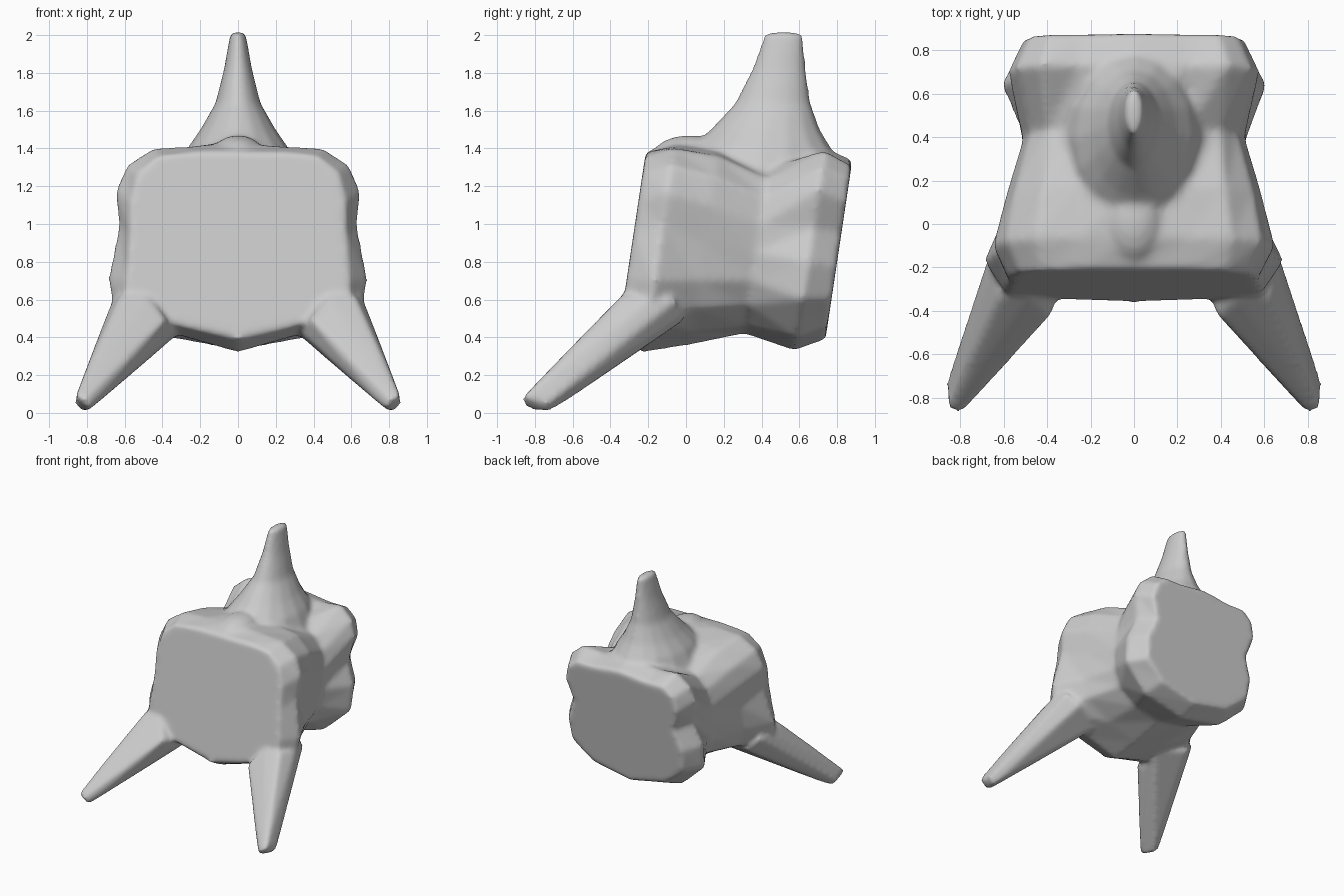
import bpy
import bmesh
from math import cos, sin, pi
from mathutils import Matrix, Vector

cube = bpy.data.objects.get("Cube")
if cube:
    bpy.data.objects.remove(cube, do_unlink=True)


def loft(bm, rings):
    """Skin a list of closed rings and cap both ends."""
    loops = [[bm.verts.new(p) for p in ring] for ring in rings]
    count = len(loops[0])
    for lower, upper in zip(loops, loops[1:]):
        for i in range(count):
            j = (i + 1) % count
            bm.faces.new((lower[i], lower[j], upper[j], upper[i]))
    bm.faces.new(loops[0][::-1])
    bm.faces.new(loops[-1])


def body_ring(y, half):
    """Mirror a half outline and lean it with height."""
    outline = half + [(-x, z) for x, z in half[-2:0:-1]]
    return [(x, y + 0.15 * (z - 0.9), z) for x, z in outline]


def fin_ring(z, half_width, front, back, sides=16):
    mid, reach = (front + back) / 2, (back - front) / 2
    angles = [2 * pi * i / sides for i in range(sides)]
    return [(half_width * cos(a), mid + reach * sin(a), z) for a in angles]


def hull(bm, points):
    verts = [bm.verts.new(p) for p in points]
    result = bmesh.ops.convex_hull(bm, input=verts)
    spare = [g for g in result["geom_interior"] if isinstance(g, bmesh.types.BMVert)]
    bmesh.ops.delete(bm, geom=spare, context="VERTS")


bm = bmesh.new()

# Waisted body: half outlines from top centre to bottom centre, front to back
sections = {
    -0.285: [(0, 1.38), (.25, 1.38), (.42, 1.36), (.53, 1.27), (.57, 1.12),
             (.57, .95), (.59, .7), (.58, .55), (.3, .46), (0, .39)],
    -0.14: [(0, 1.43), (.25, 1.41), (.45, 1.4), (.59, 1.31), (.65, 1.17),
            (.63, 1), (.69, .7), (.65, .5), (.28, .4), (0, .32)],
    0.1: [(0, 1.44), (.25, 1.38), (.42, 1.36), (.55, 1.25), (.59, 1.1),
          (.57, .9), (.57, .7), (.52, .55), (.28, .43), (0, .36)],
    0.38: [(0, 1.4), (.25, 1.3), (.4, 1.24), (.48, 1.14), (.51, 1),
           (.51, .85), (.49, .7), (.42, .57), (.25, .46), (0, .42)],
    0.66: [(0, 1.4), (.25, 1.37), (.43, 1.39), (.54, 1.3), (.58, 1.18),
           (.54, .98), (.61, .8), (.6, .6), (.38, .4), (0, .33)],
    0.815: [(0, 1.34), (.25, 1.31), (.39, 1.31), (.48, 1.24), (.51, 1.12),
            (.45, .95), (.52, .78), (.5, .6), (.33, .46), (0, .39)],
}
loft(bm, [body_ring(y, half) for y, half in sections.items()])

# Flared top fin
loft(bm, [
    fin_ring(1.2, .36, -.02, .8),
    fin_ring(1.4, .27, .02, .77),
    fin_ring(1.5, .2, .13, .71),
    fin_ring(1.64, .12, .26, .66),
    fin_ring(1.82, .075, .35, .635),
    fin_ring(2.015, .04, .42, .62),
])

# Small dome ahead of the fin
bmesh.ops.create_uvsphere(
    bm, u_segments=20, v_segments=12, radius=1,
    matrix=Matrix.Translation((0, .02, 1.36)) @ Matrix.Diagonal((.14, .2, .11, 1)))

# Two tapered front legs
leg = [(.38, -.42, .5), (.36, -.33, .4), (.3, -.1, .43), (.55, 0, .5),
       (.64, -.05, .6), (.665, -.2, .6), (.62, -.34, .62), (.48, -.34, .62),
       (.8, -.87, .07), (.78, -.85, .02), (.82, -.73, 0),
       (.865, -.73, .05), (.86, -.86, .09)]
for side in (1, -1):
    hull(bm, [(side * x, y, z) for x, y, z in leg])

bmesh.ops.recalc_face_normals(bm, faces=bm.faces)
mesh = bpy.data.meshes.new("hull")
bm.to_mesh(mesh)
bm.free()
body = bpy.data.objects.new("hull", mesh)
bpy.context.collection.objects.link(body)

# Fuse the parts and soften the joins
fuse = body.modifiers.new("fuse", "REMESH")
fuse.mode = "VOXEL"
fuse.voxel_size = 0.018
fuse.use_smooth_shade = True
soften = body.modifiers.new("soften", "SMOOTH")
soften.factor = 0.5
soften.iterations = 9

# Single grey finish
grey = bpy.data.materials.new("plain grey")
grey.use_nodes = True
colour = (0.6, 0.6, 0.6, 1)
grey.diffuse_color = colour
grey.node_tree.nodes["Principled BSDF"].inputs["Base Color"].default_value = colour
mesh.materials.append(grey)
